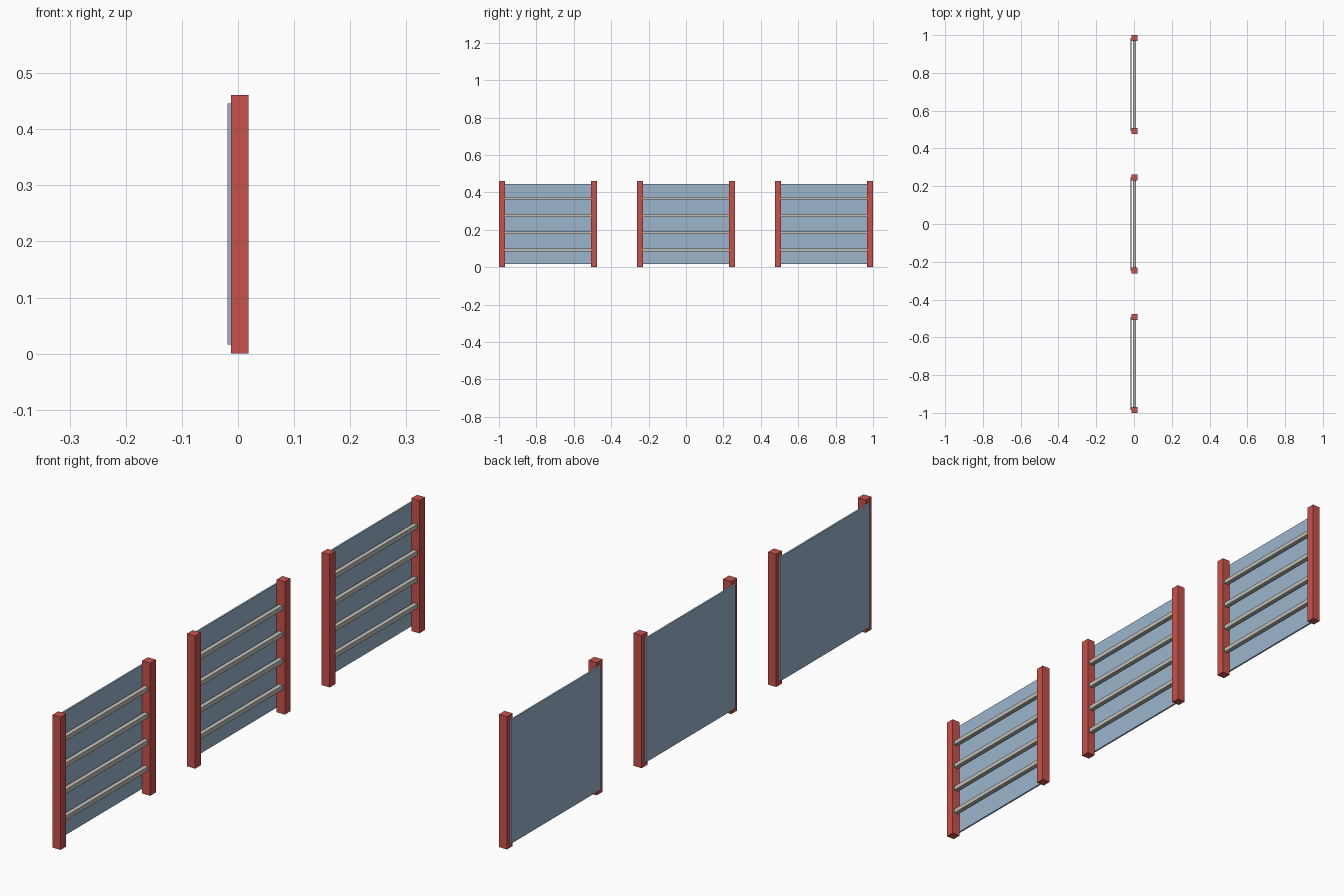
import bpy

if "Cube" in bpy.data.objects:
    bpy.data.objects.remove(bpy.data.objects["Cube"])


def material(name, rgb):
    m = bpy.data.materials.new(name)
    m.diffuse_color = (*rgb, 1)
    m.use_nodes = True
    m.node_tree.nodes["Principled BSDF"].inputs["Base Color"].default_value = m.diffuse_color
    return m


RED = material("red paint", (0.58, 0.085, 0.07))
BLUE = material("blue grey sheet", (0.33, 0.46, 0.60))
GREY = material("light grey metal", (0.52, 0.51, 0.47))


def box(name, x, y, z, mat):
    """Box from (min, max) ranges on each axis."""
    verts = [(a, b, c) for a in x for b in y for c in z]
    faces = [(0, 1, 3, 2), (4, 6, 7, 5), (0, 4, 5, 1),
             (2, 3, 7, 6), (0, 2, 6, 4), (1, 5, 7, 3)]
    me = bpy.data.meshes.new(name)
    me.from_pydata(verts, [], faces)
    me.materials.append(mat)
    ob = bpy.data.objects.new(name, me)
    bpy.context.collection.objects.link(ob)
    return ob


H = 0.461         # post height
HALF = 0.2615     # half width of one frame
POST = 0.031      # post thickness
BACK, FRONT = -0.0125, 0.0185
BAR = 0.0155      # rung thickness
MID = (BACK + FRONT) / 2

for yc in (-(1 - HALF), 0, 1 - HALF):
    # two upright posts
    for s in (-1, 1):
        ends = sorted((yc + s * HALF, yc + s * (HALF - POST)))
        box("post", (BACK, FRONT), ends, (0, H), RED)
    # thin sheet fixed behind the posts
    w = HALF - POST / 2
    box("back_panel", (-0.0185, BACK), (yc - w, yc + w), (0.016, 0.446), BLUE)
    # four evenly spaced rungs
    w = HALF - POST
    for i in range(1, 5):
        z = H * i / 5
        box("rung", (MID - BAR / 2, MID + BAR / 2), (yc - w, yc + w),
            (z - BAR / 2, z + BAR / 2), GREY)
